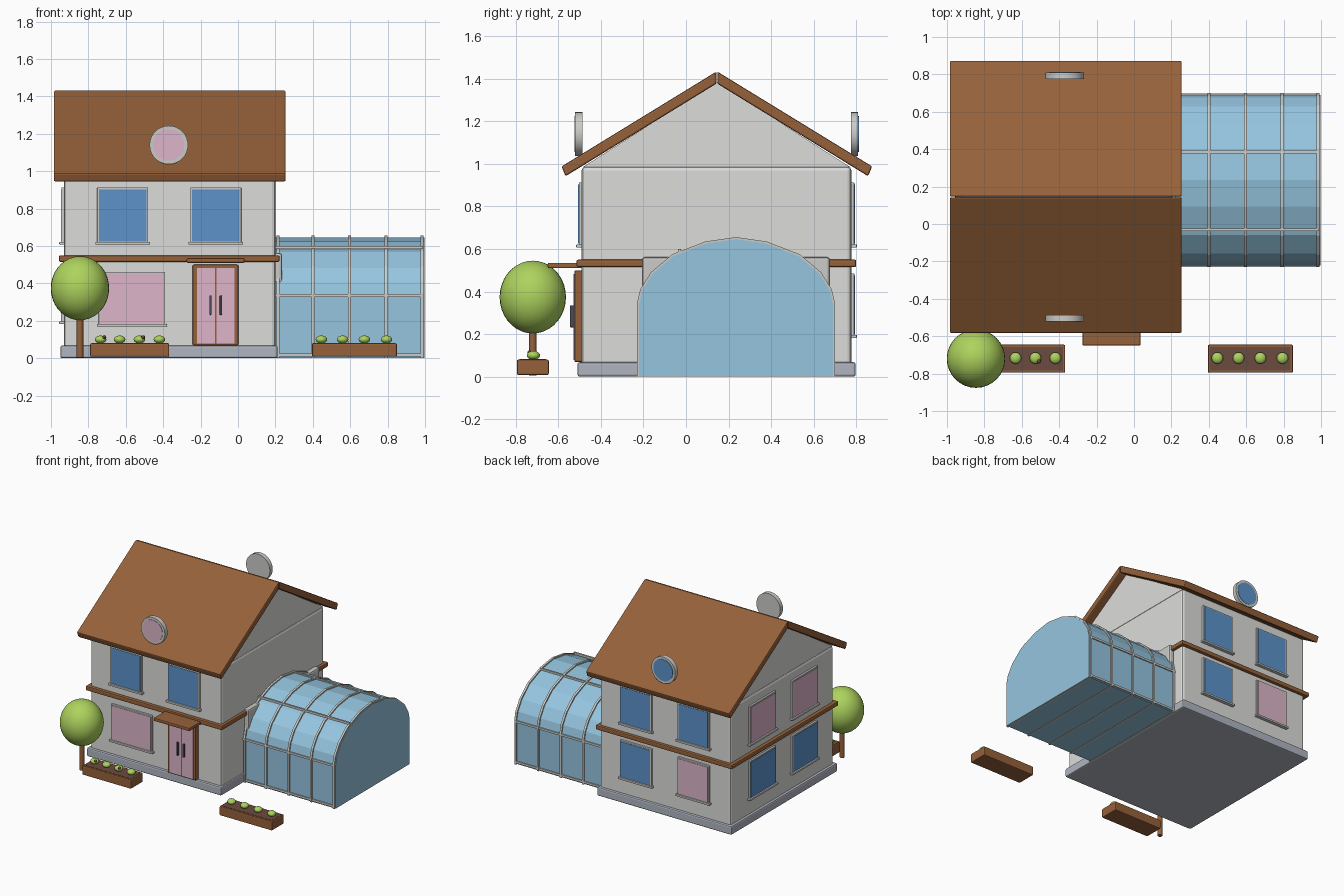
import bpy, bmesh, math
from mathutils import Matrix

if "Cube" in bpy.data.objects:
    bpy.data.objects.remove(bpy.data.objects["Cube"])


def material(name, rgb):
    m = bpy.data.materials.new(name)
    m.diffuse_color = (*rgb, 1)
    m.use_nodes = True
    m.node_tree.nodes["Principled BSDF"].inputs["Base Color"].default_value = m.diffuse_color
    return m


WALL = material("wall_white", (0.72, 0.72, 0.70))
BROWN = material("wood_brown", (0.305, 0.12, 0.042))
GLASS = material("greenhouse_glass", (0.30, 0.56, 0.74))
BLUE = material("window_blue", (0.11, 0.29, 0.60))
PINK = material("window_pink", (0.72, 0.46, 0.59))
TRIM = material("trim_grey", (0.60, 0.60, 0.58))
STONE = material("base_stone", (0.43, 0.46, 0.53))
GREEN = material("leaf_green", (0.42, 0.65, 0.11))
SOIL = material("soil_brown", (0.15, 0.07, 0.05))
DARK = material("handle_dark", (0.07, 0.07, 0.09))


def finish(name, bm, mat, bevel=0.0, smooth=False):
    bmesh.ops.recalc_face_normals(bm, faces=bm.faces)
    me = bpy.data.meshes.new(name)
    bm.to_mesh(me)
    bm.free()
    me.materials.append(mat)
    ob = bpy.data.objects.new(name, me)
    bpy.context.collection.objects.link(ob)
    if bevel:
        mod = ob.modifiers.new("bevel", 'BEVEL')
        mod.width, mod.segments = bevel, 2
    if smooth:
        bpy.context.view_layer.objects.active = ob
        ob.select_set(True)
        bpy.ops.object.shade_smooth_by_angle(angle=math.radians(40))
        ob.select_set(False)
    return ob


def box(name, x, y, z, mat, bevel=0.0):
    bm = bmesh.new()
    bmesh.ops.create_cube(bm, size=1)
    for v in bm.verts:
        for i, (a, b) in enumerate((x, y, z)):
            v.co[i] = a if v.co[i] < 0 else b
    return finish(name, bm, mat, bevel)


def prism(name, pts, x0, x1, mat, bevel=0.0):
    """Extrude a (y, z) outline along x."""
    bm = bmesh.new()
    face = bm.faces.new([bm.verts.new((x0, y, z)) for y, z in pts])
    ext = bmesh.ops.extrude_face_region(bm, geom=[face])
    verts = [g for g in ext["geom"] if isinstance(g, bmesh.types.BMVert)]
    bmesh.ops.translate(bm, verts=verts, vec=(x1 - x0, 0, 0))
    return finish(name, bm, mat, bevel)


def ball(name, loc, rx, rz, mat, seg=16):
    bm = bmesh.new()
    bmesh.ops.create_uvsphere(bm, u_segments=seg, v_segments=seg // 2 + 2, radius=1,
                              matrix=Matrix.Translation(loc) @ Matrix.Diagonal((rx, rx, rz, 1)))
    return finish(name, bm, mat, 0, True)


def cylinder(name, loc, r, depth, mat, rot=Matrix(), seg=32):
    bm = bmesh.new()
    bmesh.ops.create_cone(bm, cap_ends=True, segments=seg, radius1=r, radius2=r, depth=depth,
                          matrix=Matrix.Translation(loc) @ rot)
    return finish(name, bm, mat, 0, True)


# House body
X0, X1, Y0, Y1, MID = -0.93, 0.20, -0.49, 0.777, 0.145
box("stone_base", (-0.95, 0.212), (-0.51, 0.797), (0, 0.068), STONE, 0.01)
box("house_walls", (X0, X1), (Y0, Y1), (0.05, 0.988), WALL, 0.018)
prism("gable_walls", [(Y0 + 0.005, 0.985), (Y1 - 0.005, 0.985), (MID, 1.385)], X0 + 0.005, X1 - 0.005, WALL)
box("belt_trim", (-0.957, 0.222), (-0.515, 0.80), (0.515, 0.55), BROWN, 0.008)

# Roof slabs, mirrored about the ridge
slab = [(MID - 0.002, 1.434), (-0.585, 0.988), (-0.566, 0.942), (MID - 0.002, 1.377)]
prism("roof_front", slab, -0.985, 0.255, BROWN, 0.008)
prism("roof_back", [(2 * MID - y, z) for y, z in slab], -0.985, 0.255, BROWN, 0.008)


# Windows: trim frame, pane plate and sill on any wall
def wall_box(name, side, u, d, z, mat, bevel=0.0):
    """u: range along the wall, d: range outwards from the wall."""
    if side == "front":
        return box(name, u, (Y0 - d[1], Y0 - d[0]), z, mat, bevel)
    if side == "back":
        return box(name, u, (Y1 + d[0], Y1 + d[1]), z, mat, bevel)
    return box(name, (X0 - d[1], X0 - d[0]), u, z, mat, bevel)


def window(side, u0, u1, z0, z1, mat):
    n = side + "_window_"
    wall_box(n + "frame", side, (u0 - 0.01, u1 + 0.01), (-0.01, 0.014), (z0 - 0.01, z1 + 0.01), TRIM, 0.004)
    wall_box(n + "pane", side, (u0, u1), (0.012, 0.017), (z0, z1), mat)
    wall_box(n + "sill", side, (u0 - 0.02, u1 + 0.02), (-0.01, 0.026), (z0 - 0.018, z0 - 0.003), TRIM, 0.003)


UP, LOW = (0.625, 0.903), (0.20, 0.475)
for u in ((-0.743, -0.49), (-0.245, 0.008)):
    window("front", *u, *UP, BLUE)
    window("back", *u, *UP, BLUE)
    window("back", *u, *LOW, PINK if u[0] < -0.5 else BLUE)
window("front", -0.735, -0.40, 0.187, 0.452, PINK)
for u in ((0.245, 0.55), (-0.27, 0.025)):
    window("left", *u, *UP, PINK)
    window("left", *u, *LOW, BLUE)

# Round roof windows
ROT = Matrix.Rotation(math.pi / 2, 4, 'X')
for name, y, s, mat in (("front", -0.504, -1, PINK), ("back", 0.792, 1, BLUE)):
    cylinder("round_window_ring_" + name, (-0.37, y, 1.14), 0.103, 0.034, TRIM, ROT)
    cylinder("round_window_pane_" + name, (-0.37, y + s * 0.016, 1.14), 0.084, 0.008, mat, ROT)

# Double door with canopy
box("door_frame", (-0.243, 0.003), (-0.525, -0.48), (0.068, 0.50), BROWN, 0.008)
for x in ((-0.22, -0.123), (-0.115, -0.018)):
    box("door_panel", x, (-0.529, -0.52), (0.078, 0.483), PINK)
for x in (-0.147, -0.092):
    box("door_handle", (x - 0.006, x + 0.006), (-0.545, -0.525), (0.232, 0.335), DARK, 0.003)
box("door_canopy", (-0.275, 0.035), (-0.65, -0.48), (0.51, 0.535), BROWN, 0.006)

# Greenhouse: arched glass with ribs and long bars
CY = 0.235
half = [(0.465, 0.0), (0.465, 0.347), (0.45, 0.41), (0.40, 0.49), (0.30, 0.575), (0.145, 0.635)]
arch = [(CY - y, z) for y, z in half] + [(CY, 0.656)] + [(CY + y, z) for y, z in reversed(half)]
glass = [(CY + (y - CY) * 0.98, z * 0.982 + 0.002) for y, z in arch]
prism("greenhouse_glass", glass, 0.19, 0.998, GLASS)
for x in (0.215, 0.40, 0.595, 0.79, 0.985):
    prism("greenhouse_rib", arch, x - 0.008, x + 0.008, TRIM)
for y, z in ((-0.222, 0.335), (-0.03, 0.591), (0.385, 0.626), (0.692, 0.335), (-0.222, 0.018), (0.692, 0.018)):
    box("greenhouse_bar", (0.2, 0.988), (y - 0.007, y + 0.007), (z - 0.008, z + 0.008), TRIM)
box("greenhouse_entry_frame", (0.19, 0.235), (-0.205, 0.675), (0.068, 0.562), TRIM, 0.012)

# Tree
cylinder("tree_trunk", (-0.845, -0.72, 0.115), 0.018, 0.22, BROWN, seg=12)
ball("tree_crown", (-0.845, -0.72, 0.374), 0.156, 0.171, GREEN, 32)

# Planters with little bushes
for x0, x1, bushes in ((-0.79, -0.368, (-0.735, -0.633, -0.527, -0.42)),
                       (0.395, 0.85, (0.446, 0.559, 0.676, 0.794))):
    box("planter", (x0, x1), (-0.795, -0.645), (0.008, 0.08), BROWN, 0.007)
    box("planter_soil", (x0 + 0.012, x1 - 0.012), (-0.783, -0.657), (0.076, 0.082), SOIL)
    for x in bushes:
        ball("bush", (x, -0.717, 0.10), 0.031, 0.021, GREEN)
for x in (-0.715, -0.508):
    ball("flower", (x, -0.735, 0.112), 0.011, 0.011, SOIL, 8)
